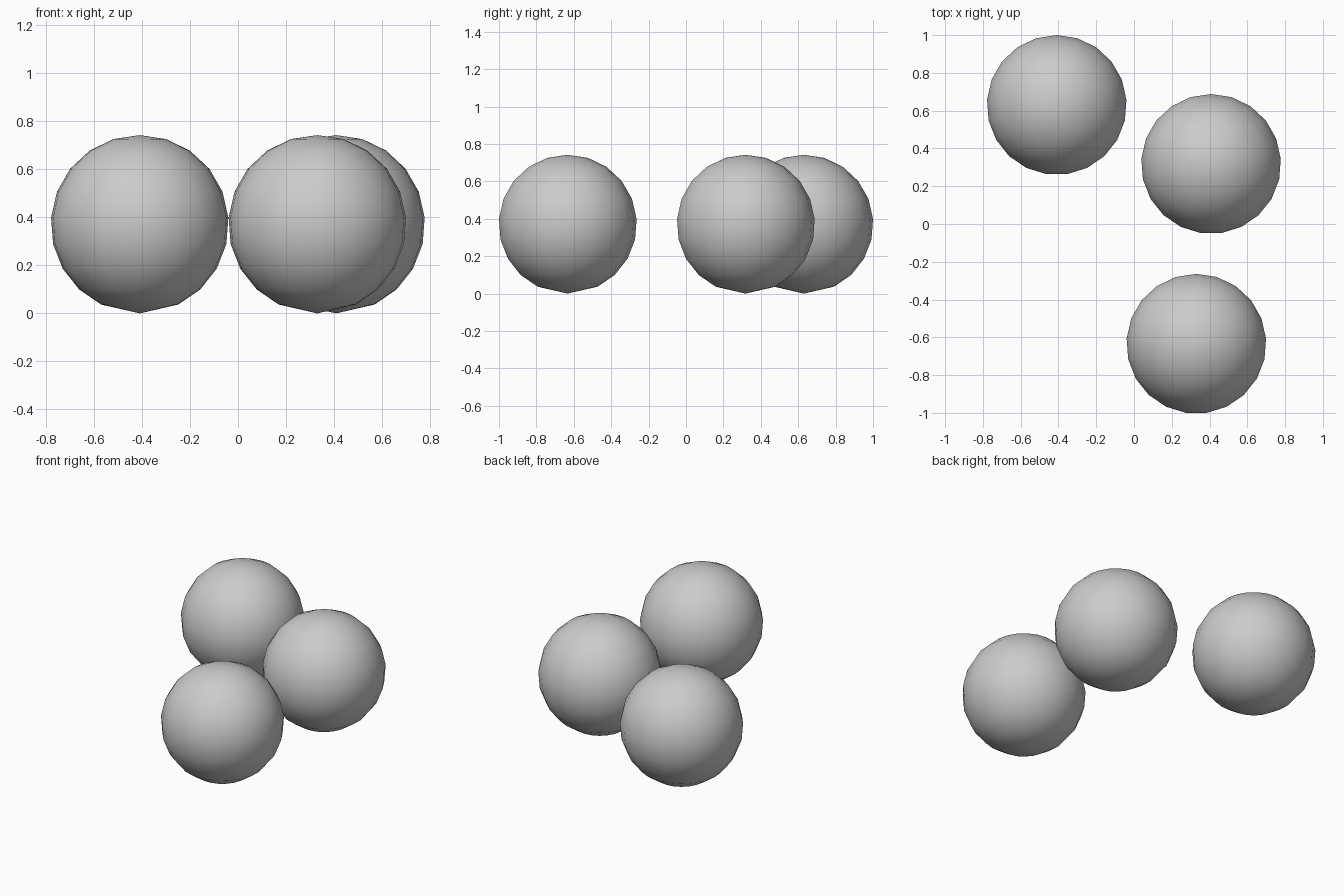
import bpy
import bmesh
from math import sin, cos, pi, tau
from mathutils import Vector

cube = bpy.data.objects.get("Cube")
if cube:
    bpy.data.objects.remove(cube, do_unlink=True)

RADIUS = 0.371
SIDES = 21
STEP = tau / SIDES

grey = bpy.data.materials.new("plain grey")
grey.use_nodes = True
color = (0.6, 0.6, 0.6, 1)
grey.diffuse_color = color
grey.node_tree.nodes["Principled BSDF"].inputs["Base Color"].default_value = color


def ball_mesh():
    """Half-circle profile spun about z, with a wider last step to the bottom pole."""
    bm = bmesh.new()
    angles = [i * STEP for i in range(SIDES // 2)] + [pi]
    profile = [bm.verts.new(Vector((0, sin(a), cos(a))) * RADIUS) for a in angles]
    edges = [bm.edges.new(pair) for pair in zip(profile, profile[1:])]
    bmesh.ops.spin(bm, geom=profile + edges, axis=(0, 0, 1), cent=(0, 0, 0),
                   angle=tau, steps=SIDES)
    bmesh.ops.remove_doubles(bm, verts=bm.verts, dist=0.0001)
    bmesh.ops.recalc_face_normals(bm, faces=bm.faces)
    for face in bm.faces:
        face.smooth = True
    mesh = bpy.data.meshes.new("ball")
    bm.to_mesh(mesh)
    bm.free()
    mesh.materials.append(grey)
    return mesh


# Three equal balls resting on the ground
mesh = ball_mesh()
for name, x, y in (("back_ball", -0.409, 0.63),
                   ("middle_ball", 0.408, 0.318),
                   ("front_ball", 0.33, -0.634)):
    ball = bpy.data.objects.new(name, mesh)
    ball.location = (x, y, RADIUS)
    bpy.context.collection.objects.link(ball)
